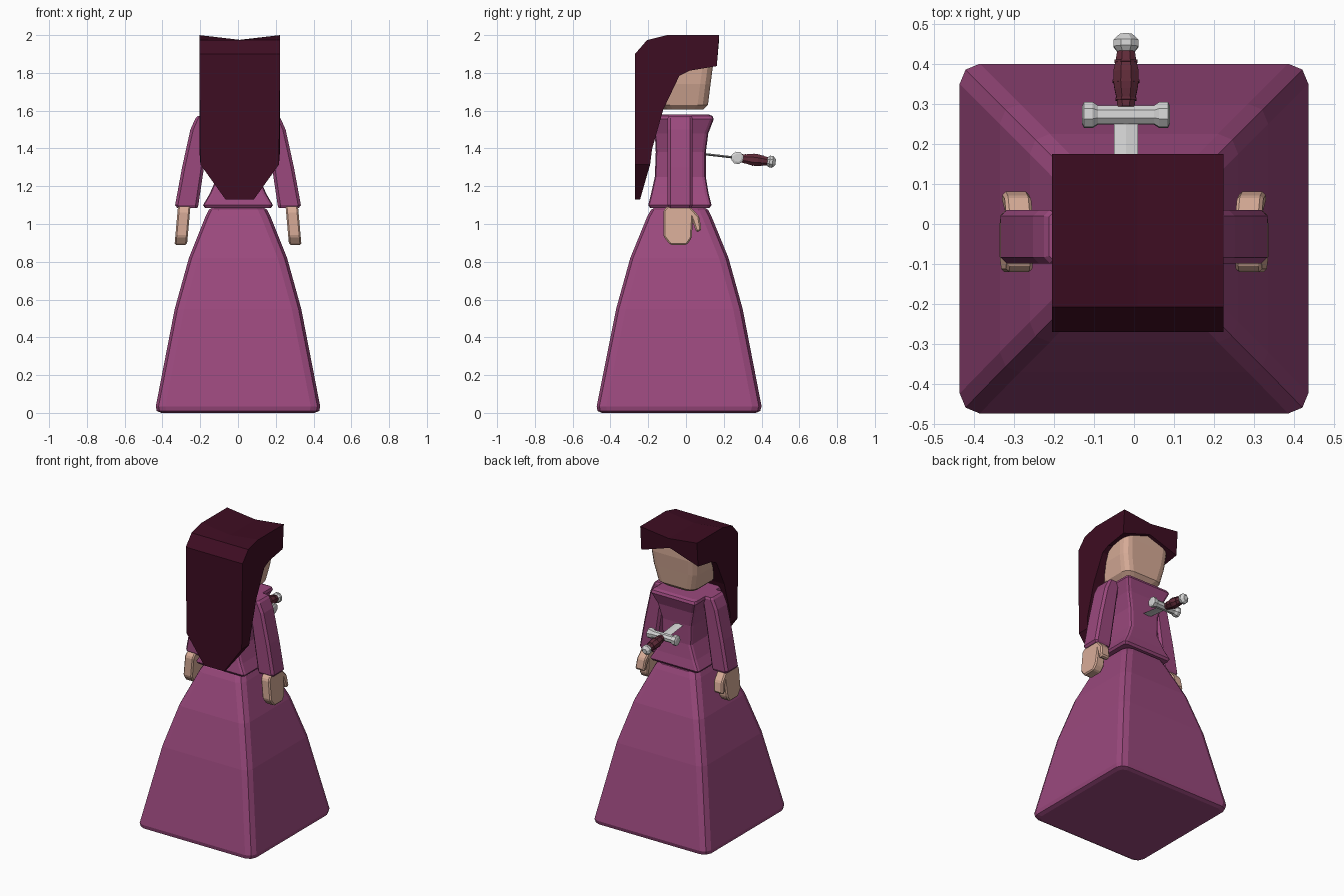
import bpy, bmesh, math
from mathutils import Matrix


def material(name, rgb):
    m = bpy.data.materials.new(name)
    m.diffuse_color = (*rgb, 1)
    return m


PURPLE = material("purple_cloth", (0.325, 0.066, 0.205))
HAIR = material("dark_maroon", (0.048, 0.004, 0.016))
SKIN = material("skin", (0.68, 0.41, 0.31))
STEEL = material("steel", (0.66, 0.66, 0.66))
GRIP = material("grip_leather", (0.12, 0.025, 0.042))


def finish(name, bm, mat, matrix=None, bevel=0):
    if matrix:
        bm.transform(matrix)
    bmesh.ops.recalc_face_normals(bm, faces=bm.faces)
    me = bpy.data.meshes.new(name)
    bm.to_mesh(me)
    bm.free()
    me.materials.append(mat)
    ob = bpy.data.objects.new(name, me)
    bpy.context.collection.objects.link(ob)
    if bevel:
        mod = ob.modifiers.new("bevel", 'BEVEL')
        mod.width, mod.segments = bevel, 1
    return ob


def skin_rings(bm, rings):
    vs = [[bm.verts.new(p) for p in ring] for ring in rings]
    n = len(vs[0])
    for a, b in zip(vs, vs[1:]):
        for i in range(n):
            j = (i + 1) % n
            bm.faces.new((a[i], a[j], b[j], b[i]))
    bm.faces.new(vs[0])
    bm.faces.new(vs[-1])


def rounded_loft(name, mat, sections, segs=2, matrix=None):
    """Stack of rounded rectangles: (z, x0, x1, y0, y1, corner radius)."""
    bm = bmesh.new()
    rings = []
    for z, x0, x1, y0, y1, r in sections:
        ring = []
        corners = ((x1 - r, y1 - r), (x0 + r, y1 - r), (x0 + r, y0 + r), (x1 - r, y0 + r))
        for k, (cx, cy) in enumerate(corners):
            for s in range(segs + 1):
                a = math.pi / 2 * (k + s / segs)
                ring.append((cx + r * math.cos(a), cy + r * math.sin(a), z))
        rings.append(ring)
    skin_rings(bm, rings)
    return finish(name, bm, mat, matrix)


def lathe(name, mat, profile, axis, matrix, sides=8):
    """Turned part: profile of (distance along axis, radius)."""
    bm = bmesh.new()
    rings = []
    for d, r in profile:
        ring = []
        for i in range(sides):
            a = 2 * math.pi * (i + 0.5) / sides
            u, v = r * math.cos(a), r * math.sin(a)
            ring.append((d, u, v) if axis == 'X' else (u, d, v))
        rings.append(ring)
    skin_rings(bm, rings)
    return finish(name, bm, mat, matrix)


# Skirt: flared square bell with softened corners
rounded_loft("skirt", PURPLE, [
    (0.00, -0.405, 0.405, -0.445, 0.37, 0.04),
    (0.01, -0.43, 0.43, -0.468, 0.393, 0.05),
    (0.035, -0.435, 0.435, -0.473, 0.40, 0.05),
    (0.55, -0.335, 0.335, -0.37, 0.30, 0.05),
    (0.82, -0.26, 0.26, -0.295, 0.225, 0.05),
    (1.04, -0.172, 0.172, -0.205, 0.135, 0.05),
    (1.075, -0.155, 0.155, -0.185, 0.118, 0.05),
    (1.09, -0.13, 0.13, -0.16, 0.09, 0.04)])

# Bodice: flared hem, narrow waist, wide shoulders
rounded_loft("bodice", PURPLE, [
    (1.085, -0.175, 0.175, -0.19, 0.125, 0.015),
    (1.10, -0.185, 0.185, -0.20, 0.135, 0.02),
    (1.16, -0.15, 0.15, -0.185, 0.12, 0.02),
    (1.25, -0.11, 0.11, -0.165, 0.105, 0.02),
    (1.38, -0.115, 0.115, -0.16, 0.105, 0.02),
    (1.48, -0.14, 0.14, -0.165, 0.118, 0.02),
    (1.555, -0.17, 0.17, -0.17, 0.147, 0.02),
    (1.572, -0.165, 0.165, -0.165, 0.14, 0.02),
    (1.58, -0.15, 0.15, -0.15, 0.12, 0.02)])

# Head: rounded block tapering to the chin
rounded_loft("head", SKIN, [
    (1.605, -0.11, 0.126, -0.12, 0.09, 0.05),
    (1.63, -0.137, 0.153, -0.14, 0.116, 0.055),
    (1.74, -0.162, 0.178, -0.16, 0.13, 0.055),
    (1.84, -0.17, 0.186, -0.165, 0.143, 0.055),
    (1.95, -0.16, 0.176, -0.165, 0.143, 0.055)], segs=3)

# Hair: side outline carried across three sections, with a raised
# fringe notch and sunken parting in the middle and a pointed tail
outline = [(-0.27, 1.315), (-0.27, 1.9), (-0.207, 1.973), (-0.10, 2.0), (0.175, 2.0),
           (0.163, 1.836), (0.02, 1.812), (-0.035, 1.785), (-0.085, 1.68),
           (-0.12, 1.607), (-0.18, 1.395), (-0.19, 1.315), (-0.243, 1.13), (-0.27, 1.13)]
bm = bmesh.new()
rows = []
for side in (-1, 0, 1):
    row = []
    for y, z in outline:
        half = 0.075 if z < 1.2 else 0.208 if z < 1.35 else 0.214
        if side == 0:
            z += -0.025 if z > 1.99 else 0.07 if y > 0 else 0
        row.append(bm.verts.new((0.009 + side * half, y, z)))
    rows.append(row)
n = len(outline)
for a, b in zip(rows, rows[1:]):
    for i in range(n):
        j = (i + 1) % n
        bm.faces.new((a[i], a[j], b[j], b[i]))
for row in (rows[0], rows[2]):
    bm.faces.new(row[:n - 2])
    bm.faces.new((row[n - 3], row[n - 2], row[n - 1], row[0]))
finish("hair", bm, HAIR)

# Sleeves and hands, one per side
hand_outline = [(-0.10, 1.095), (0.02, 1.095), (0.07, 1.04), (0.082, 0.967), (0.055, 0.955),
                (0.036, 1.01), (0.03, 0.925), (0.005, 0.89), (-0.085, 0.89),
                (-0.12, 0.935), (-0.12, 1.07)]
for side, label in ((-1, "left"), (1, "right")):
    flip = Matrix.Scale(side, 4, (1, 0, 0))
    rounded_loft(label + "_sleeve", PURPLE, [
        (1.085, 0.215, 0.322, -0.09, 0.028, 0.01),
        (1.10, 0.21, 0.333, -0.098, 0.035, 0.015),
        (1.30, 0.18, 0.296, -0.098, 0.035, 0.015),
        (1.50, 0.15, 0.252, -0.098, 0.035, 0.015),
        (1.56, 0.14, 0.225, -0.098, 0.035, 0.015),
        (1.572, 0.145, 0.212, -0.09, 0.028, 0.01)], segs=1, matrix=flip)
    bm = bmesh.new()
    skin_rings(bm, [[(x + (1.09 - z) * 0.09, y, z) for y, z in hand_outline]
                    for x in (0.252, 0.318)])
    finish(label + "_hand", bm, SKIN, flip, bevel=0.008)

# Dagger in the chest, tilted slightly down
place = Matrix.Translation((-0.02, 0.272, 1.35)) @ Matrix.Rotation(math.radians(-6.5), 4, 'X')
bm = bmesh.new()
skin_rings(bm, [[(-0.03, y, 0), (0, y, 0.006), (0.03, y, 0), (0, y, -0.006)]
                for y in (-0.22, -0.01)])
finish("blade", bm, STEEL, place)
guard_half = [(0.11, 0.022), (0.105, 0.034), (0.083, 0.034), (0.07, 0.025)]
lathe("guard", STEEL, guard_half + [(-d, r) for d, r in reversed(guard_half)], 'X', place)
lathe("grip", GRIP, [(0.02, 0.024), (0.04, 0.025), (0.065, 0.031), (0.085, 0.034),
                     (0.11, 0.034), (0.135, 0.028), (0.16, 0.024)], 'Y', place)
for i, (d, r) in enumerate(((0.04, 0.028), (0.085, 0.036), (0.135, 0.031))):
    lathe("grip_ring_%d" % (i + 1), GRIP, [(d - 0.003, r), (d + 0.003, r)], 'Y', place)
lathe("pommel", STEEL, [(0.155, 0.02), (0.172, 0.034), (0.188, 0.034), (0.204, 0.016)], 'Y', place)
